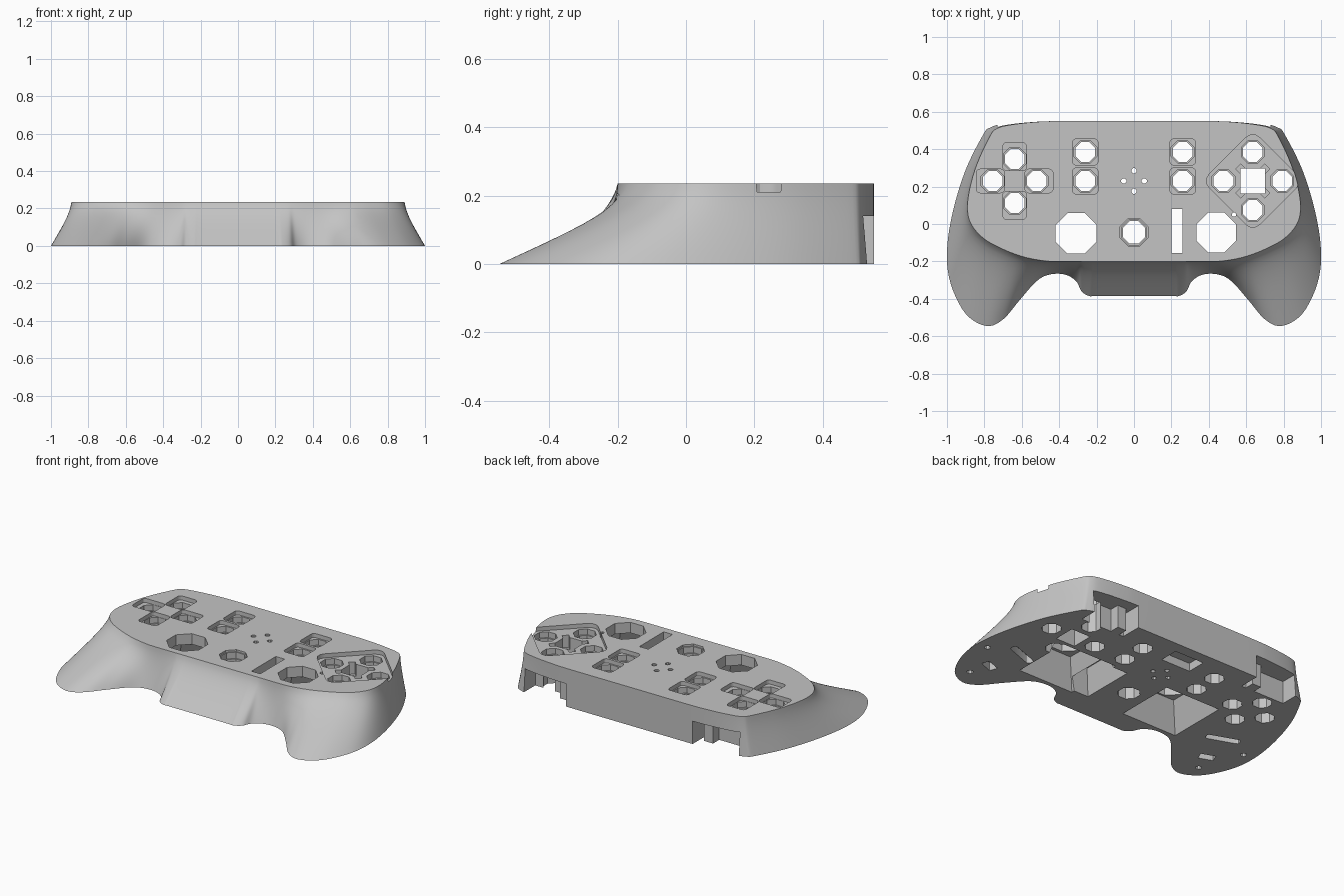
import bpy, bmesh
from math import pi, cos, sin
from mathutils import Vector

old = bpy.data.objects.get("Cube")
if old:
    bpy.data.objects.remove(old)

H = 0.235
shell_grey = bpy.data.materials.new("shell grey")
shell_grey.use_nodes = True
GREY = (0.55, 0.55, 0.55, 1)
shell_grey.diffuse_color = GREY
shell_grey.node_tree.nodes["Principled BSDF"].inputs["Base Color"].default_value = GREY


def make_object(name, bm):
    bmesh.ops.recalc_face_normals(bm, faces=bm.faces)
    mesh = bpy.data.meshes.new(name)
    bm.to_mesh(mesh)
    bm.free()
    mesh.materials.append(shell_grey)
    obj = bpy.data.objects.new(name, mesh)
    bpy.context.collection.objects.link(obj)
    return obj


def loft(bm, rings):
    loops = [[bm.verts.new(p) for p in ring] for ring in rings]
    n = len(loops[0])
    for a, b in zip(loops, loops[1:]):
        for i in range(n):
            j = (i + 1) % n
            bm.faces.new((a[i], a[j], b[j], b[i]))
    bm.faces.new(loops[0][::-1])
    bm.faces.new(loops[-1])


def catmull(p, q, r, s, t):
    return 0.5 * (2 * q + (r - p) * t + (2 * p - 5 * q + 4 * r - s) * t ** 2
                  + (3 * q - p - 3 * r + s) * t ** 3)


# Shell: half outlines, floor x, y then top x, y, from back centre to front centre
keys = [Vector(k) for k in (
    (0, .55, 0, .55), (.4, .55, .4, .55), (.55, .547, .53, .545), (.7, .535, .66, .53),
    (.77, .515, .735, .51), (.805, .48, .77, .47), (.9, .29, .84, .32),
    (.97, .06, .88, .18), (1, -.15, .89, .07), (.98, -.32, .865, -.01),
    (.9, -.48, .8, -.08), (.79, -.545, .71, -.13), (.7, -.51, .63, -.163),
    (.61, -.405, .56, -.183), (.52, -.305, .48, -.197), (.45, -.27, .42, -.2),
    (.37, -.27, .36, -.2), (.31, -.305, .3, -.2), (.28, -.36, .27, -.2),
    (.24, -.385, .23, -.2), (.2, -.385, .19, -.2), (0, -.385, 0, -.2))]
mirror = lambda k: Vector((-k[0], k[1], -k[2], k[3]))
chain = [mirror(keys[1])] + keys + [mirror(keys[-2])]
half = []
for i in range(1, len(chain) - 2):
    half += [catmull(*chain[i - 1:i + 3], s / 5) for s in range(5)]
half.append(keys[-1])
outline = half + [mirror(k) for k in half[-2:0:-1]]

LEVELS = 12
rings = []
for level in range(LEVELS + 1):
    t = level / LEVELS
    f = 1.25 * t - 0.25 * t ** 4
    rings.append([(k[0] + (k[2] - k[0]) * f, k[1] + (k[3] - k[1]) * f, H * t)
                  for k in outline])
bm = bmesh.new()
loft(bm, rings)
shell = make_object("controller_shell", bm)


# Cutter shapes
def octagon(cx, cy, r):
    return [(cx + r * cos(pi / 8 + i * pi / 4), cy + r * sin(pi / 8 + i * pi / 4))
            for i in range(8)]


def rounded(cx, cy, hw, hh, rad=0.02, turn=0):
    pts = []
    for corner, (sx, sy) in enumerate(((1, 1), (-1, 1), (-1, -1), (1, -1))):
        for step in range(4):
            a = corner * pi / 2 + step * pi / 6
            x = sx * (hw - rad) + rad * cos(a)
            y = sy * (hh - rad) + rad * sin(a)
            pts.append((cx + x * cos(turn) - y * sin(turn), cy + x * sin(turn) + y * cos(turn)))
    return pts


def rect(cx, cy, hw, hh, turn=0):
    return [(cx + x * cos(turn) - y * sin(turn), cy + x * sin(turn) + y * cos(turn))
            for x, y in ((hw, hh), (-hw, hh), (-hw, -hh), (hw, -hh))]


def prism(bm, low, z0, z1, high=None):
    loft(bm, [[(x, y, z0) for x, y in low], [(x, y, z1) for x, y in (high or low)]])


def cut(bm):
    cutter = make_object("cutter", bm)
    cutter.hide_render = True
    mod = shell.modifiers.new("cut", "BOOLEAN")
    mod.operation, mod.solver, mod.object = "DIFFERENCE", "EXACT", cutter
    mod.use_self = True
    bpy.context.view_layer.objects.active = shell
    bpy.ops.object.modifier_apply(modifier=mod.name)
    bpy.data.objects.remove(cutter)


UP = H + 0.05
DOWN = -0.05
pad = (-0.638, 0.23)
face = (0.635, 0.23)
around = ((1, 0), (0, 1), (-1, 0), (0, -1))
pad_holes = [(pad[0] + 0.118 * x, pad[1] + 0.118 * y) for x, y in around]
face_holes = [(face[0] + 0.157 * x, face[1] + 0.155 * y) for x, y in around]
menu_holes = [(x, y) for x in (-0.26, 0.26) for y in (0.23, 0.385)]

# Shallow recesses around the buttons
bm = bmesh.new()
for x, y in menu_holes:
    prism(bm, rounded(x, y, .068, .07), H - .025, UP)
for (x, y), (dx, dy) in zip(pad_holes, around):
    prism(bm, rounded(x + dx * .012, y + dy * .012, .063 + abs(dx) * .012,
                      .063 + abs(dy) * .012), H - .025, UP)
prism(bm, rounded(*face, .19, .19, .05, pi / 4), H - .025, UP)
prism(bm, octagon(0, -.045, .08), H - .012, UP)
cut(bm)

# Button openings, stepped by an octagonal ledge
bm = bmesh.new()
for x, y in pad_holes + face_holes + menu_holes:
    prism(bm, octagon(x, y, .066), H - .06, UP)
prism(bm, octagon(0, -.045, .073), H - .05, UP)
for sx in (-1, 1):
    for turn in (pi / 4, 3 * pi / 4):
        dx, dy = .075 * sx * cos(turn), .075 * sx * sin(turn)
        prism(bm, rect(face[0] + dx, face[1] + dy, .035, .019, turn), H - .1, UP)
cut(bm)

# Openings that pass right through
bm = bmesh.new()
for x, y in pad_holes + face_holes + menu_holes:
    prism(bm, octagon(x, y, .057), DOWN, UP)
prism(bm, octagon(0, -.045, .065), DOWN, UP)
prism(bm, octagon(-.31, -.05, .118), DOWN, UP)
prism(bm, octagon(.44, -.045, .115), DOWN, UP)
prism(bm, rect(.23, -.037, .03, .118), DOWN, UP)
prism(bm, rect(*face, .066, .068), DOWN, UP)
prism(bm, octagon(.535, .05, .012), DOWN, UP)
for x, y in around:
    prism(bm, octagon(.055 * x, .23 + .055 * y, .015), DOWN, UP)
cut(bm)

# Thumbstick pockets narrowing upward from the floor
bm = bmesh.new()
for cx in (-.31, .44):
    prism(bm, rect(cx, -.05, .19, .19), -.001, .17, rect(cx, -.05, .12, .12))
prism(bm, rect(.22, -.05, .07, .17), -.001, .15, rect(.23, -.05, .04, .13))
cut(bm)

# Rear trigger notches, floor pockets and screw holes
bm = bmesh.new()
for s in (-1, 1):
    prism(bm, rect(s * .58, .52, .15, .1), DOWN, .14)
    prism(bm, rounded(s * .73, -.1, .1, .022, .015, s * .35), DOWN, .05)
    prism(bm, rect(s * .79, -.31, .045, .025, s * .35), DOWN, .05)
    prism(bm, octagon(s * .83, -.43, .018), DOWN, .03)
    prism(bm, octagon(s * .93, -.16, .018), DOWN, .03)
prism(bm, rect(0, .42, .1, .06), DOWN, .05)
cut(bm)

# Posts standing inside the trigger notches
for s, name in ((1, "left"), (-1, "right")):
    bm = bmesh.new()
    prism(bm, rect(s * .49, .45, .03, .03), 0, .145)
    make_object(name + "_trigger_post", bm)

bpy.ops.object.select_all(action="DESELECT")
shell.select_set(True)
bpy.context.view_layer.objects.active = shell
bpy.ops.object.shade_smooth_by_angle(angle=pi / 6)
